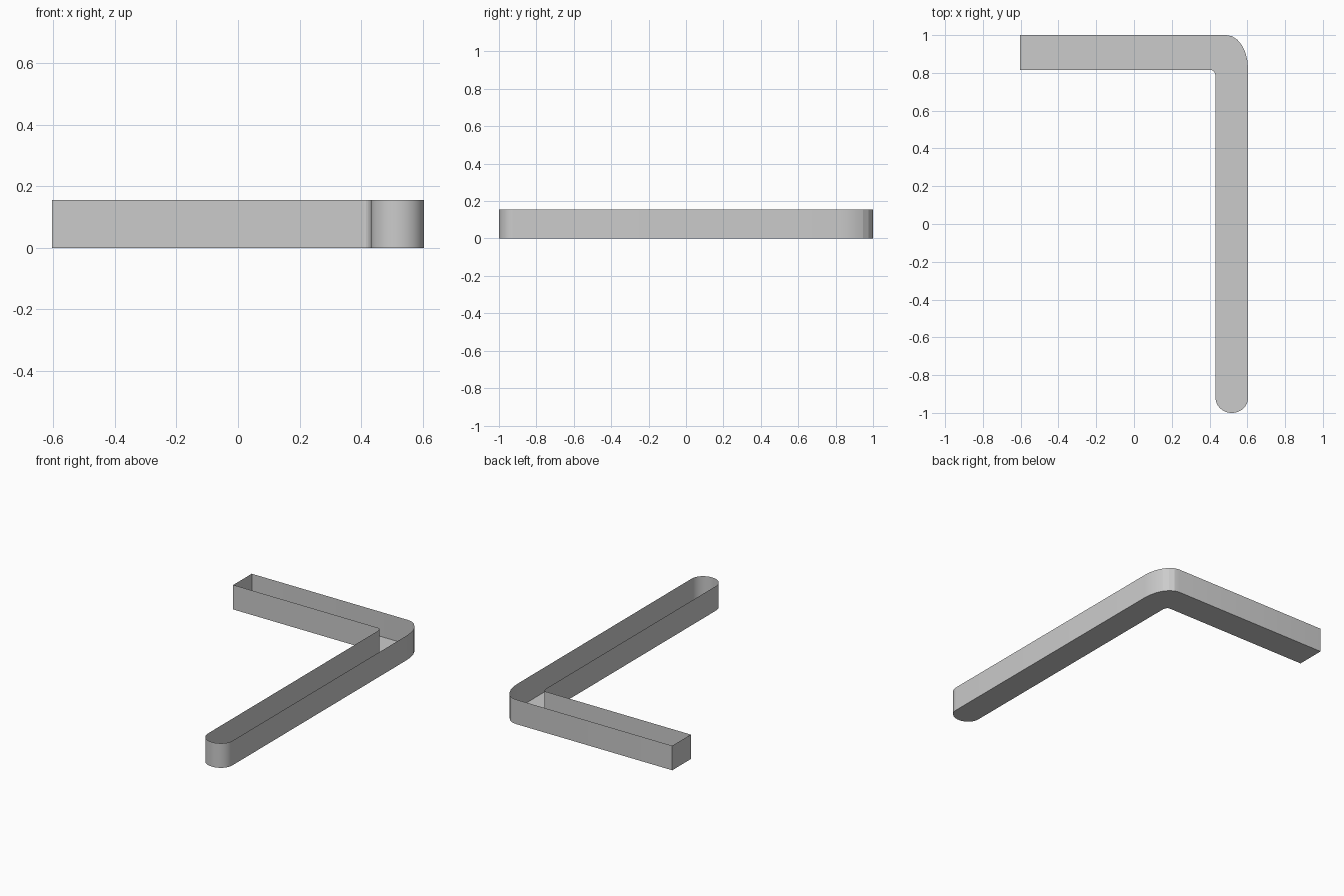
import bpy, bmesh
from math import sin, cos, radians

if "Cube" in bpy.data.objects:
    bpy.data.objects.remove(bpy.data.objects["Cube"])

HEIGHT = 0.155
X0, X1 = -0.604, 0.604      # overall width
ARM_X, ARM_Y = 0.432, 0.815  # inner edges of the two arms


def arc(cx, cy, rx, ry, a0, a1, n):
    """Points on an elliptical arc, angles in degrees."""
    return [(cx + rx * cos(radians(a0 + (a1 - a0) * i / n)),
             cy + ry * sin(radians(a0 + (a1 - a0) * i / n))) for i in range(n + 1)]


# Counter-clockwise outline: short arm end, inner bend, rounded tip, outer bend
mid, half = (ARM_X + X1) / 2, (X1 - ARM_X) / 2
outline = [(X0, 1.0), (X0, ARM_Y)]
outline += arc(ARM_X - 0.024, ARM_Y - 0.035, 0.024, 0.035, 90, 0, 5)
outline += arc(mid, -0.92, half, 0.08, 180, 360, 24)
outline += arc(0.49, 0.82, X1 - 0.49, 0.18, 0, 90, 6)

# Open-topped thin tray: floor plus a wall along the outline
bm = bmesh.new()
low = [bm.verts.new((x, y, 0)) for x, y in outline]
high = [bm.verts.new((x, y, HEIGHT)) for x, y in outline]
bm.faces.new(low[::-1])
for i in range(len(low)):
    j = (i + 1) % len(low)
    bm.faces.new((low[i], low[j], high[j], high[i]))

mesh = bpy.data.meshes.new("bent_tray")
bm.to_mesh(mesh)
bm.free()
tray = bpy.data.objects.new("bent_tray", mesh)
bpy.context.collection.objects.link(tray)

# Smooth the rounded tip, keep the coarse bend faceted
bpy.context.view_layer.objects.active = tray
tray.select_set(True)
bpy.ops.object.shade_smooth_by_angle(angle=radians(12))
